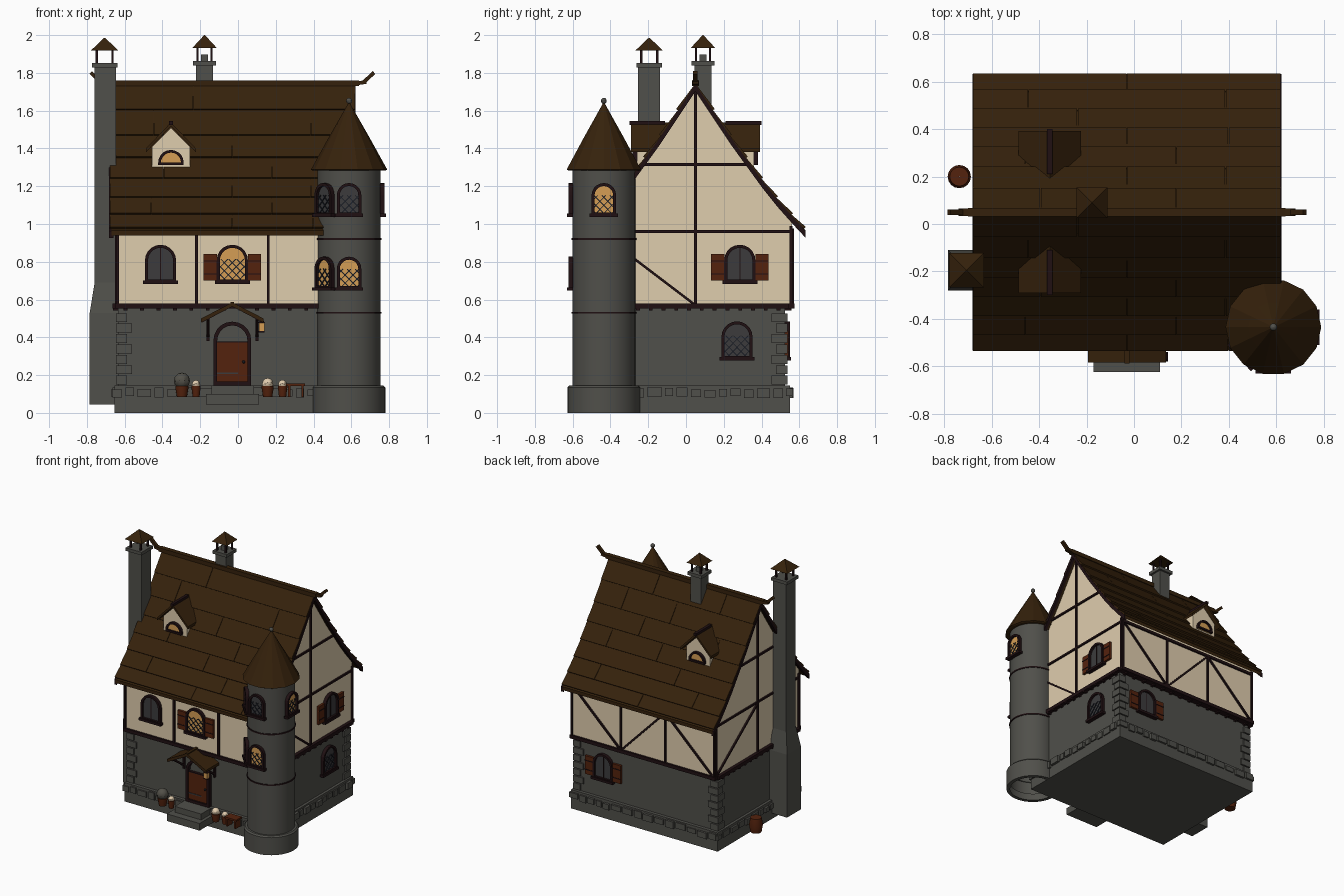
import bpy, bmesh, math, random
from mathutils import Matrix, Vector

if "Cube" in bpy.data.objects:
    bpy.data.objects.remove(bpy.data.objects["Cube"])
random.seed(4)
COL = dict(stone=(.08, .079, .069), plaster=(.74, .61, .42), timber=(.014, .005, .006), roof_wood=(.036, .0155, .0035),
           red_wood=(.088, .016, .004), dark_glass=(.045, .044, .046), lit_glass=(.66, .34, .09),
           lattice_metal=(.01, .012, .018), blossom=(.75, .6, .42), foliage=(.085, .08, .065))
MAT = {}
for k, c in COL.items():
    MAT[k] = bpy.data.materials.new(k)
    MAT[k].diffuse_color = (*c, 1)
I = Matrix.Identity(4)


def at(x, y, z, deg=0):  # local frame: x along wall, -y outward
    return Matrix.Translation((x, y, z)) @ Matrix.Rotation(math.radians(deg), 4, 'Z')


def mesh(name, verts, faces, mat, M=I, smooth=False):
    me = bpy.data.meshes.new(name)
    me.from_pydata([M @ Vector(v) for v in verts], [], faces)
    bm = bmesh.new()
    bm.from_mesh(me)
    bmesh.ops.recalc_face_normals(bm, faces=bm.faces)
    bm.to_mesh(me)
    bm.free()
    me.materials.append(MAT[mat])
    if smooth:
        me.shade_smooth()
        me.set_sharp_from_angle(angle=.6)
    ob = bpy.data.objects.new(name, me)
    bpy.context.collection.objects.link(ob)
    return ob


def prism(name, pts, y0, y1, mat, M=I):  # xz outline extruded along y
    n = len(pts)
    v = [(x, y0, z) for x, z in pts] + [(x, y1, z) for x, z in pts]
    f = [tuple(range(n)), tuple(range(n, 2 * n))] + [(i, (i + 1) % n, n + (i + 1) % n, n + i) for i in range(n)]
    return mesh(name, v, f, mat, M)


def box(name, x0, x1, y0, y1, z0, z1, mat, M=I):
    return prism(name, [(x0, z0), (x1, z0), (x1, z1), (x0, z1)], y0, y1, mat, M)


def bar(name, a, b, w, mat, M=I, y0=-.012, y1=.01):
    a, b = Vector(a), Vector(b)
    d = (b - a).normalized() * w / 2
    n = Vector((-d.y, d.x))
    return prism(name, [a + n, b + n, b - n, a - n], y0, y1, mat, M)


def taper(name, lo, hi, mat):  # each: cx, cy, z, half x, half y
    v = [(c[0] + sx * c[3], c[1] + sy * c[4], c[2]) for c in (lo, hi) for sx, sy in ((-1, -1), (1, -1), (1, 1), (-1, 1))]
    f = [(0, 1, 2, 3), (4, 5, 6, 7)] + [(i, (i + 1) % 4, 4 + (i + 1) % 4, 4 + i) for i in range(4)]
    return mesh(name, v, f, mat)


def lathe(name, prof, n, x, y, mat, smooth=True):
    v = [(r * math.cos(2 * math.pi * k / n), r * math.sin(2 * math.pi * k / n), z) for r, z in prof for k in range(n)]
    f = [(i * n + k, i * n + (k + 1) % n, (i + 1) * n + (k + 1) % n, (i + 1) * n + k)
         for i in range(len(prof) - 1) for k in range(n)]
    return mesh(name, v, f, mat, at(x, y, 0), smooth)


def ball(name, x, y, z, r, mat):
    n = 6
    lathe(name, [(max(r * math.sin(math.pi * i / n), .0005), z - r * math.cos(math.pi * i / n)) for i in range(n + 1)],
          10, x, y, mat)


def arch(w, h, n=10):
    return [(-w / 2, 0), (w / 2, 0)] + [(w / 2 * math.cos(math.pi * i / n), h - w / 2 + w / 2 * math.sin(math.pi * i / n))
                                        for i in range(n + 1)]


def arch_frame(name, w, h, t, depth, M):
    o, i = arch(w, h), [(x, z + t) for x, z in arch(w - 2 * t, h - 2 * t)]
    n = len(o)
    v = [(x, y, z) for ring, y in ((o, 0), (o, -depth), (i, -depth), (i, 0)) for x, z in ring]
    f = [(a * n + k, a * n + (k + 1) % n, (a + 1) * n + (k + 1) % n, (a + 1) * n + k) for a in range(3) for k in range(n)]
    mesh(name, v, f, 'timber', M)


def clipped(poly, p, d):  # part of the line p + t d inside a convex outline
    lo, hi = -9, 9
    for a, b in zip(poly, poly[1:] + poly[:1]):
        n = Vector((a[1] - b[1], b[0] - a[0]))
        den, num = n.dot(d), n.dot(Vector(a) - p)
        if abs(den) < 1e-6:
            continue
        if den > 0: lo = max(lo, num / den)
        else: hi = min(hi, num / den)
    return (p + d * lo, p + d * hi) if hi - lo > .01 else None


def window(name, w, h, M, lit=False, lattice=False, shutters=False):
    prism(name + '_glass', arch(w - .01, h - .005), -.009, 0, 'lit_glass' if lit else 'dark_glass', M)
    arch_frame(name + '_frame', w, h, .016, .025, M)
    box(name + '_sill', -w / 2 - .01, w / 2 + .01, -.032, 0, -.008, .01, 'timber', M)
    if lattice:  # diamonds in the lower part only
        u, t = w / 2 - .012, h * .62
        for k in range(-4, 5):
            for s in (-1, 1):
                c = clipped([(-u, 0), (u, 0), (u, t), (-u, t)], Vector((k * .042, t / 2)), Vector((s * .7, .714)))
                if c:
                    bar(name + '_lattice', *c, .005, 'lattice_metal', M, -.014, -.008)
    else:
        bar(name + '_mullion', (0, 0), (0, h - .01), .005, 'timber', M, -.014, -.008)
    if shutters:
        for s in (-1, 1):
            x0, x1 = sorted((s * (w / 2), s * (w / 2 + .07)))
            box(name + '_shutter', x0, x1, -.018, 0, .01, .15, 'red_wood', M)
            for z in (.045, .115):
                bar(name + '_shutter_batten', (x0, z), (x1, z), .006, 'timber', M, -.021, -.017)


def chevron(name, half, top, eave, t, y0, y1, mat, M):
    prism(name, [(-half, eave), (0, top), (half, eave), (half, eave - t), (0, top - t), (-half, eave - t)], y0, y1, mat, M)


# main walls; the house centre is (-0.03, 0.05)
CX, CY = -.03, .05
P = [(0, 1.757), (.10, 1.607), (.19, 1.472), (.275, 1.355), (.355, 1.245), (.435, 1.145), (.515, 1.055), (.583, .982)]
box('plinth', CX - .625, CX + .625, CY - .5, CY + .5, 0, .145, 'stone')
box('stone_wall', CX - .605, CX + .605, CY - .475, CY + .475, .14, .565, 'stone')
half = [(d, z - .035) for d, z in P[:6]] + [(.51, 1.015), (.51, .56)]
prism('upper_wall', half + [(-d, z) for d, z in half[:0:-1]], -.61, .61, 'plaster', at(CX, CY, 0, 90))

# plinth stones, joist ends and sill beams on all four sides
for deg, L, D in ((0, .625, .5), (90, .5, .625), (180, .625, .5), (-90, .5, .625)):
    M = at(CX, CY, 0, deg)
    u = -L - .01
    while u < L - .03:
        w = min(random.uniform(.06, .1), L + .01 - u)
        box('plinth_stone', u, u + w - .018, -D - random.uniform(.008, .02), -D + .02,
            .078 + random.uniform(0, .012), random.uniform(.122, .136), 'stone', M)
        u += w
    bar('sill_beam', (-L + .005, .565), (L - .005, .565), .026, 'timber', M, -D - .025 + (.015 if L < .6 else 0), -D + .03)
    for k in range(14):
        u = -L + .06 + k * (2 * L - .12) / 13
        box('joist_end', u - .01, u + .01, -D - .008, -D + .05, .542, .556, 'timber', M)

# quoins on the three corners without the tower
for sx, sy in ((-1, -1), (-1, 1), (1, 1)):
    for i in range(7):
        a, b = (.085, .06) if i % 2 else (.06, .085)
        x, y, z = CX + sx * .617, CY + sy * .487, .15 + i * .055
        box('quoin', *sorted((x, x - sx * a)), *sorted((y, y - sy * b)), z, z + .047, 'stone')

# timber framing
for deg, y in ((0, -.46), (180, .56)):
    M = at(0, y, 0, deg)
    s = 1 if deg == 0 else -1
    for x in (-.637, -.22, .16, .577):
        bar('post', (s * x, .56), (s * x, .96), .014, 'timber', M)
    bar('wall_plate', (-s * .64, .965), (s * .58, .965), .02, 'timber', M)
for a, b in (((-.56, .95), (-.17, .58)), ((-.15, .58), (.21, .95)), ((.23, .95), (.62, .58))):
    bar('back_brace', a, b, .014, 'timber', at(0, .56, 0, 180))
for deg, x in ((90, .58), (-90, -.64)):
    M = at(x, CY, 0, deg)
    bar('king_post', (0, .56), (0, 1.71), .014, 'timber', M)
    for u in (-.505, .505):
        bar('corner_post', (u, .56), (u, .99), .016, 'timber', M)
    for z, w in ((.96, .51), (1.315, .28)):
        bar('tie_beam', (-w, z), (w, z), .014, 'timber', M)
    bar('gable_brace', (-.5, .95) if deg == 90 else (-.5, .58), (0, .57) if deg == 90 else (0, .95), .013, 'timber', M)


# steep roof: deck, bargeboards, overlapping planks
def strip(name, lo, hi, x0, x1, mat):
    pts = [(d, z + hi) for d, z in P] + [(d, z + lo) for d, z in P[::-1]]
    for s in (-1, 1):
        prism(name, [(s * d, z) for d, z in pts], -x1, -x0, mat, at(0, CY, 0, 90))


strip('roof_deck', -.042, -.016, CX - .64, CX + .64, 'roof_wood')
for x in (CX - .652, CX + .63):
    strip('bargeboard', -.055, -.018, x, x + .022, 'timber')
for s in (-1, 1):
    for i, ((d0, z0), (d1, z1)) in enumerate(zip(P, P[1:])):
        n = Vector((z0 - z1, d1 - d0)).normalized()
        off = ((d0, z0, -.008), (d1, z1, .003), (d1, z1, -.011), (d0, z0, -.02))
        q = [(s * (d + n.x * o), z + n.y * o) for d, z, o in off]
        cuts = [-.65] + [-.65 + f * 1.3 for f in ((.34,), (.18, .82), (.5,), (.22, .66), (.5, .82), (.17, .66), (.5, .83))[(i + 3 * (s > 0)) % 7]] + [.65]
        for a, b in zip(cuts, cuts[1:]):
            prism('roof_plank', q, -CX - b + .0015, -CX - a - .0015, 'roof_wood', at(0, CY, 0, 90))
R = at(0, CY, 0)
bar('ridge_beam', (-.70, 1.745), (.64, 1.745), .03, 'roof_wood', R, -.018, .018)
bar('ridge_tip_right', (.63, 1.745), (.68, 1.752), .02, 'roof_wood', R, -.016, .016)
bar('ridge_tip_right', (.665, 1.75), (.72, 1.802), .02, 'roof_wood', R, -.012, .012)
bar('ridge_tip_left', (-.69, 1.745), (-.74, 1.752), .02, 'roof_wood', R, -.016, .016)
bar('ridge_tip_left', (-.725, 1.75), (-.78, 1.802), .02, 'roof_wood', R, -.012, .012)

# dormers, front and back
for deg in (0, 180):
    M = at(-.355, CY, 0, deg)
    prism('dormer_wall', [(-.1, 1.29), (.1, 1.29), (.1, 1.41), (0, 1.51), (-.1, 1.41)], -.31, -.14, 'plaster', M)
    chevron('dormer_roof', .132, 1.538, 1.40, .02, -.342, -.14, 'roof_wood', M)
    box('dormer_ridge', -.011, .011, -.35, -.16, 1.525, 1.545, 'timber', M)
    W = M @ at(0, -.31, 1.312)
    prism('dormer_glass', arch(.12, .07), -.009, 0, 'lit_glass', W)
    arch_frame('dormer_frame', .135, .08, .014, .022, W)

# wall windows
window('front_left_window', .165, .2, at(-.41, -.46, .69))
window('front_centre_window', .165, .2, at(-.03, -.46, .69), lit=True, lattice=True, shutters=True)
window('right_upper_window', .165, .2, at(.58, .285, .69, 90), shutters=True)
window('right_lower_window', .165, .2, at(.575, .27, .285, 90), lattice=True)
window('back_window', .165, .2, at(.33, .525, .285, 180), shutters=True)

# corner tower
TX, TY = .588, -.435
lathe('tower_base', [(.165, 0), (.192, 0), (.192, .135), (.182, .145), (.16, .145)], 40, TX, TY, 'stone')
lathe('tower_shaft', [(.167, .05), (.167, 1.30)], 40, TX, TY, 'stone')
for z in (.53, .92):
    lathe('tower_band', [(.165, z - .005), (.172, z - .005), (.172, z + .005), (.165, z + .005)], 40, TX, TY, 'timber')
lathe('tower_roof', [(.01, 1.283), (.192, 1.283), (.202, 1.288), (.107, 1.46), (.004, 1.64)], 14, TX, TY, 'roof_wood', False)
ball('finial', TX, TY, 1.652, .016, 'stone')
for deg, z, lit in ((0, 1.045, 0), (-48, 1.045, 0), (90, 1.045, 1), (0, .655, 1), (-48, .655, 1)):
    a = math.radians(deg)
    window('tower_window', .13, .172, at(TX + .163 * math.sin(a), TY - .163 * math.cos(a), z, deg), lit=bool(lit), lattice=True)


# chimneys
def chimney_top(x, y, h, z, peak, flue):
    taper('chimney_cap', (x, y, z, h, h), (x, y, z + .024, h, h), 'stone')
    if flue:
        taper('chimney_flue', (x, y, z + .02, h * .3, h * .3), (x, y, z + .06, h * .3, h * .3), 'stone')
    for sx in (-1, 1):
        for sy in (-1, 1):
            px, py = x + sx * h * .62, y + sy * h * .62
            box('chimney_post', px - .006, px + .006, py - .006, py + .006, z + .02, peak - .06, 'timber')
    taper('chimney_hood', (x, y, peak - .068, h * 1.08, h * 1.08), (x, y, peak, .002, .002), 'roof_wood')


box('chimney_base', -.785, -.625, -.28, -.11, .045, .53, 'stone')
taper('chimney_shoulder', (-.705, -.195, .53, .08, .085), (-.703, -.195, .69, .056, .058), 'stone')
taper('chimney_shaft', (-.703, -.195, .69, .056, .058), (-.703, -.195, 1.835, .056, .058), 'stone')
chimney_top(-.706, -.195, .068, 1.828, 1.986, False)
taper('ridge_chimney', (-.177, .09, 1.5, .045, .045), (-.177, .09, 1.845, .045, .045), 'stone')
chimney_top(-.177, .09, .06, 1.838, 2.0, True)

# door, steps, canopy and lantern
D = at(-.03, -.425, .145)
box('door', -.086, .086, -.018, 0, 0, .23, 'red_wood', D)
bar('door_lintel', (-.09, .23), (.09, .23), .007, 'timber', D, -.021, 0)
arch_frame('door_frame', .2, .338, .02, .03, D)
bar('door_hinge', (-.08, .065), (.03, .065), .008, 'dark_glass', D, -.022, -.017)
ball('door_knob', .03, -.445, .27, .008, 'lattice_metal')
box('upper_step', -.14, .085, -.57, -.42, .045, .145, 'stone')
box('lower_step', -.17, .11, -.625, -.42, .045, .1, 'stone')
chevron('canopy', .165, .585, .50, .02, -.585, -.42, 'roof_wood', at(-.03, 0, 0))
chevron('canopy_fascia', .162, .575, .49, .012, -.585, -.575, 'timber', at(-.03, 0, 0))
box('canopy_ridge', -.04, -.02, -.588, -.42, .57, .588, 'roof_wood')
for x in (-.16, .10):
    S = at(x, 0, 0, 90)
    bar('canopy_brace', (-.425, .40), (-.565, .50), .014, 'timber', S, -.008, .008)
    bar('canopy_rail', (-.42, .50), (-.58, .50), .016, 'timber', S, -.008, .008)
    bar('canopy_wall_post', (-.43, .38), (-.43, .51), .016, 'timber', S, -.008, .008)
box('lantern', .11, .14, -.575, -.545, .432, .475, 'lit_glass')
taper('lantern_top', (.125, -.56, .475, .019, .019), (.125, -.56, .495, .004, .004), 'timber')
box('lantern_base', .109, .141, -.576, -.544, .426, .433, 'timber')

# potted plants, bench and barrel
for x, r, big in ((-.297, .035, 1), (-.222, .024, 0), (.157, .032, 0), (.236, .025, 0)):
    lathe('pot', [(.001, .083), (r * .75, .083), (r, .135), (r, .143), (.001, .14)], 12, x, -.495, 'red_wood')
    if big:
        ball('bush', x, -.495, .17, .043, 'foliage')
    else:
        ball('blossom', x, -.495, .14 + r * .5, r * .9, 'blossom')
        for k in range(4):
            a = k * 1.57 + .5
            ball('blossom', x + r * .5 * math.cos(a), -.495 + r * .5 * math.sin(a), .15 + r * .3 * (k % 2), r * .5, 'blossom')
box('bench_seat', .255, .355, -.53, -.46, .142, .155, 'red_wood')
for x in (.265, .335):
    box('bench_leg', x, x + .013, -.525, -.465, .083, .143, 'red_wood')
lathe('barrel', [(.001, .045), (.04, .045), (.049, .1), (.04, .155), (.001, .155)], 16, -.737, .2, 'red_wood')

for m in bpy.data.materials:
    if m.users and not m.is_grease_pencil:
        m.use_nodes = True
        m.node_tree.nodes["Principled BSDF"].inputs["Base Color"].default_value = m.diffuse_color
